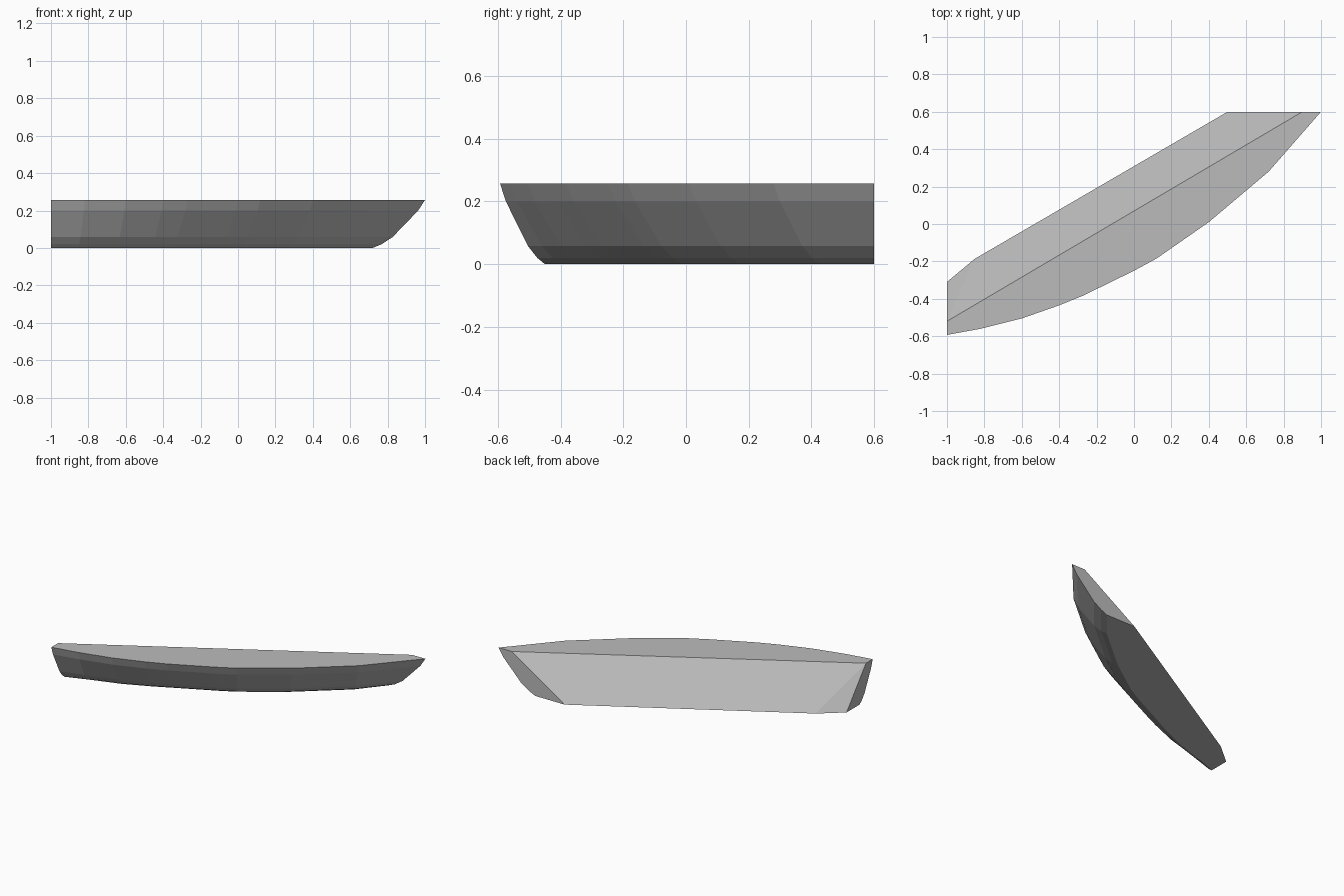
import bpy
import bmesh
from mathutils import Vector

if "Cube" in bpy.data.objects:
    bpy.data.objects.remove(bpy.data.objects["Cube"])

TOP = 0.257

grey = bpy.data.materials.new("grey")
grey.diffuse_color = (0.5, 0.5, 0.5, 1)
grey.use_nodes = True
grey.node_tree.nodes["Principled BSDF"].inputs["Base Color"].default_value = grey.diffuse_color

# Curved rim, from the left cut end to the rear cut end
rim = [Vector(p) for p in [(-1, -0.593), (-0.82, -0.56), (-0.6, -0.505), (-0.4, -0.435),
                           (-0.27, -0.382), (0, -0.25), (0.12, -0.185), (0.4, 0.01),
                           (0.72, 0.28), (1, 0.6)]]
last = len(rim) - 1

# Inward tuck of the hull at its bottom; both ends slide along their cut planes
tuck = []
for i, p in enumerate(rim):
    if i == 0:
        tuck.append(Vector((0, 0.143)))
    elif i == last:
        tuck.append(Vector((-0.28, 0)))
    else:
        d = (rim[i + 1] - rim[i - 1]).normalized()
        tuck.append(Vector((-d.y, d.x)) * min(0.15 + 0.015 * i, 0.205))

# Hull profile: height and share of the tuck
profile = [(TOP, 0), (0.2, 0.13), (0.058, 0.62), (0.02, 0.83), (0, 1)]

bm = bmesh.new()
rows = [[bm.verts.new((*(p + t * f), z)) for p, t in zip(rim, tuck)] for z, f in profile]

# Curved hull side
for a, b in zip(rows, rows[1:]):
    for i in range(last):
        bm.faces.new((a[i], b[i], b[i + 1], a[i + 1]))

# Straight sloping back
ridge_l = bm.verts.new((-1, -0.52, TOP))
ridge_r = bm.verts.new((0.9, 0.6, TOP))
foot_l = bm.verts.new((-1, -0.31, 0))
foot_m = bm.verts.new((-0.853, -0.187, 0))
foot_r = bm.verts.new((0.5, 0.6, 0))
bm.faces.new((ridge_l, ridge_r, foot_r, foot_m))
bm.faces.new((ridge_l, foot_m, foot_l))

# Deck, bottom and the two cut ends
bm.faces.new(rows[0] + [ridge_r, ridge_l])
bm.faces.new(rows[-1] + [foot_r, foot_m, foot_l])
bm.faces.new([r[0] for r in rows] + [foot_l, ridge_l])
bm.faces.new([r[-1] for r in rows] + [foot_r, ridge_r])

bmesh.ops.recalc_face_normals(bm, faces=bm.faces)
mesh = bpy.data.meshes.new("hull_block")
bm.to_mesh(mesh)
bm.free()
mesh.materials.append(grey)
hull = bpy.data.objects.new("hull_block", mesh)
bpy.context.collection.objects.link(hull)
